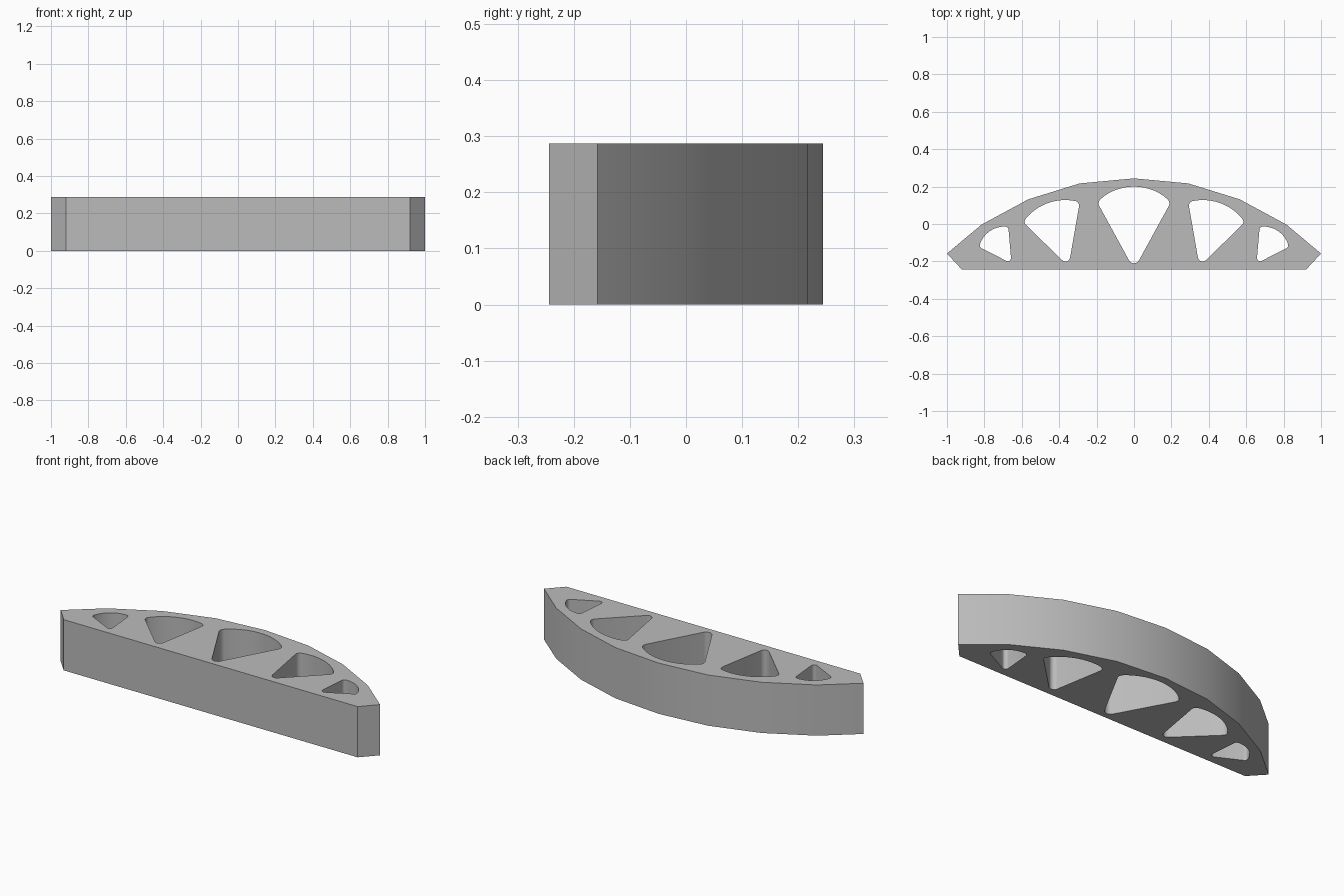
import bpy
import bmesh
import math
from mathutils import Vector

HEIGHT = 0.287

cube = bpy.data.objects.get("Cube")
if cube:
    bpy.data.objects.remove(cube, do_unlink=True)

grey = bpy.data.materials.new("plain grey")
grey.use_nodes = True
colour = (0.5, 0.5, 0.5, 1)
grey.diffuse_color = colour
grey.node_tree.nodes["Principled BSDF"].inputs["Base Color"].default_value = colour


def arc_point(a, b, sag, t):
    """Point at t on the arc from a to b that bulges to the left by sag."""
    chord = b - a
    half = chord.length / 2
    along = chord.normalized()
    normal = Vector((-along.y, along.x))
    radius = (half * half + sag * sag) / (2 * sag)
    centre = (a + b) / 2 + normal * (sag - radius)
    angle = math.asin(half / radius) * (2 * t - 1)
    return centre + radius * (math.sin(angle) * along + math.cos(angle) * normal)


def corner(p, to_a, to_b, r, steps=6):
    """Circular fillet at p between two directions."""
    half = to_a.angle(to_b) / 2
    d, w = r / math.tan(half), math.sin(half)
    a, b = p + to_a * d, p + to_b * d
    pts = []
    for i in range(steps + 1):
        t = i / steps
        k = (1 - t) ** 2, 2 * w * t * (1 - t), t * t
        pts.append((a * k[0] + p * k[1] + b * k[2]) / sum(k))
    return pts, d


def fan_hole(tip, left, right, sag, r, steps=14):
    """Rounded wedge with a pointed foot and an arched top."""
    tip, left, right = Vector(tip), Vector(left), Vector(right)
    start = (arc_point(left, right, sag, 0.1) - left).normalized()
    end = (arc_point(left, right, sag, 0.9) - right).normalized()
    to_left, to_right = (left - tip).normalized(), (right - tip).normalized()
    foot, _ = corner(tip, to_right, to_left, r)
    first, d0 = corner(left, -to_left, start, r)
    last, d1 = corner(right, end, -to_right, r)
    span = (right - left).length * 1.08
    t0, t1 = d0 / span, 1 - d1 / span
    arch = [arc_point(left, right, sag, t0 + (t1 - t0) * i / steps)
            for i in range(1, steps)]
    return foot + first + arch + last


def mirrored(pts):
    return [Vector((-p.x, p.y)) for p in reversed(pts)]


# Outer outline: flat front, clipped ends, faceted bow at the back
side = [Vector(p) for p in ((0.92, -0.244), (1, -0.158), (0.815, -0.003),
                            (0.565, 0.132), (0.29, 0.217))]
loops = [side + [Vector((0, 0.244))] + mirrored(side)]

# Window openings
loops.append(fan_hole((0, -0.243), (-0.197, 0.117), (0.197, 0.117), 0.083, 0.03))
for hole in (fan_hole((0.35, -0.227), (0.29, 0.117), (0.593, 0.01), 0.052, 0.025),
             fan_hole((0.655, -0.211), (0.672, -0.015), (0.828, -0.123), 0.037, 0.017)):
    loops += [hole, mirrored(hole)]

# Fill the profile and extrude it upwards
bm = bmesh.new()
edges = []
for loop in loops:
    verts = [bm.verts.new((p.x, p.y, 0)) for p in loop]
    edges += [bm.edges.new((v, verts[i - 1])) for i, v in enumerate(verts)]
bmesh.ops.triangle_fill(bm, edges=edges, use_beauty=True, normal=(0, 0, 1))
result = bmesh.ops.extrude_face_region(bm, geom=bm.faces[:], use_keep_orig=True)
top = [v for v in result["geom"] if isinstance(v, bmesh.types.BMVert)]
bmesh.ops.translate(bm, verts=top, vec=(0, 0, HEIGHT))
bmesh.ops.recalc_face_normals(bm, faces=bm.faces[:])

mesh = bpy.data.meshes.new("arched_panel")
bm.to_mesh(mesh)
bm.free()
mesh.materials.append(grey)
panel = bpy.data.objects.new("arched_panel", mesh)
bpy.context.collection.objects.link(panel)

bpy.ops.object.select_all(action="DESELECT")
panel.select_set(True)
bpy.context.view_layer.objects.active = panel
bpy.ops.object.shade_smooth_by_angle(angle=math.radians(30))
